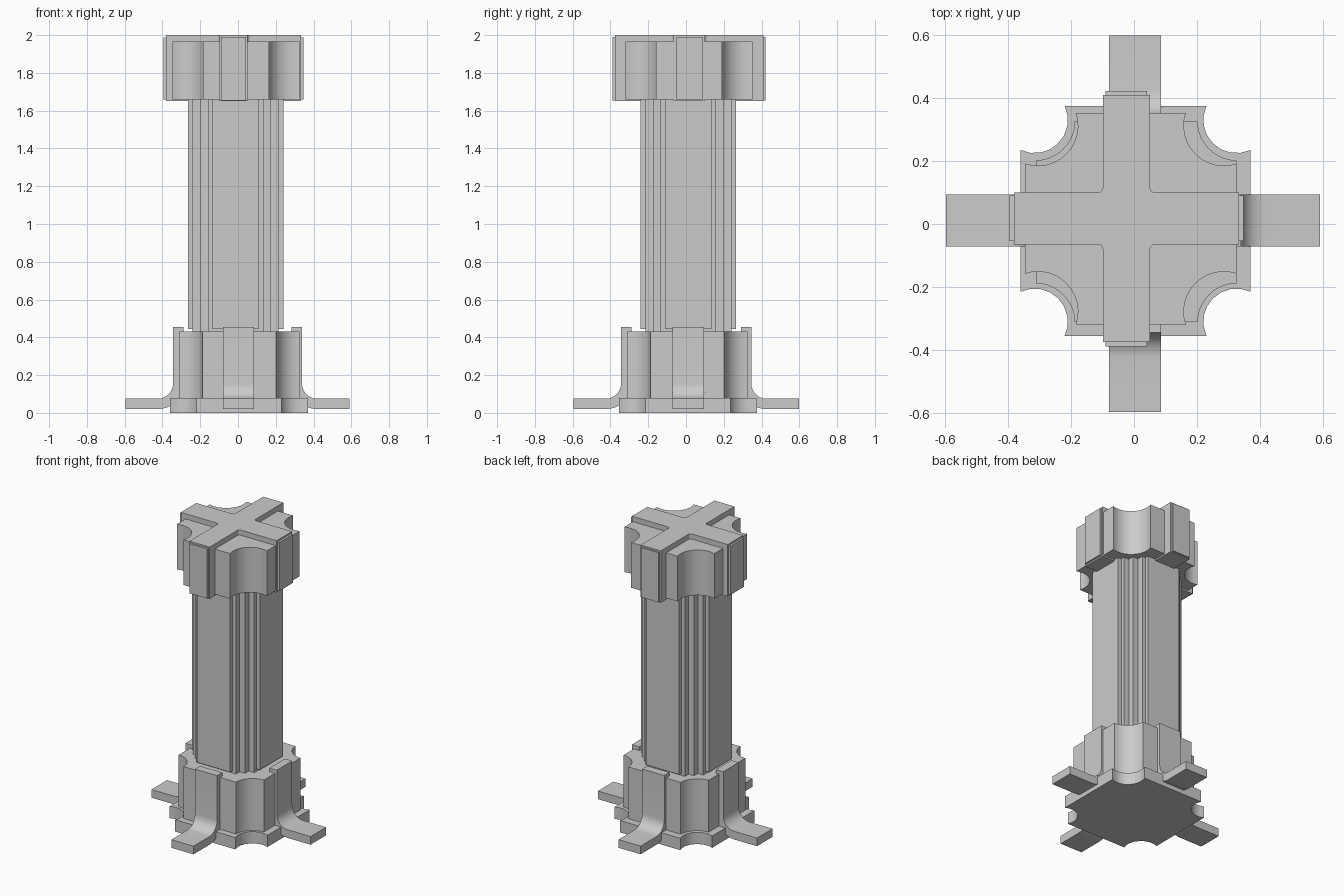
import bpy
import bmesh
from math import atan2, cos, sin, sqrt, pi, radians
from mathutils import Matrix, Vector

if "Cube" in bpy.data.objects:
    bpy.data.objects.remove(bpy.data.objects["Cube"])


def prism(name, outline, z0, z1, centre=(0, 0), matrix=None, smooth=False):
    """Extrude a closed 2D outline from z0 to z1, optionally transformed."""
    bm = bmesh.new()
    face = bm.faces.new([bm.verts.new((x + centre[0], y + centre[1], z0)) for x, y in outline])
    top = bmesh.ops.extrude_face_region(bm, geom=[face])["geom"]
    bmesh.ops.translate(bm, vec=(0, 0, z1 - z0),
                        verts=[v for v in top if isinstance(v, bmesh.types.BMVert)])
    if matrix:
        bm.transform(matrix)
    bmesh.ops.recalc_face_normals(bm, faces=bm.faces)
    mesh = bpy.data.meshes.new(name)
    bm.to_mesh(mesh)
    bm.free()
    obj = bpy.data.objects.new(name, mesh)
    bpy.context.collection.objects.link(obj)
    if smooth:
        bpy.ops.object.select_all(action='DESELECT')
        obj.select_set(True)
        bpy.context.view_layer.objects.active = obj
        bpy.ops.object.shade_smooth_by_angle(angle=radians(32))
    return obj


def box(name, x0, x1, y0, y1, z0, z1):
    return prism(name, [(x0, y0), (x1, y0), (x1, y1), (x0, y1)], z0, z1)


def arc(cx, cy, r, a0, a1, n):
    return [(cx + r * cos(a0 + (a1 - a0) * i / n), cy + r * sin(a0 + (a1 - a0) * i / n))
            for i in range(n + 1)]


def notched_square(half, c, r, n):
    """Square whose four corners are scooped out by circles."""
    e = half - c
    d = sqrt(r * r - e * e)
    quad = arc(c, c, r, -atan2(d, e), -pi - atan2(e, d), n)
    pts = []
    for _ in range(4):
        pts += quad
        quad = [(-y, x) for x, y in quad]
    return pts


def cross(lx, ly, wx, wy, r=0.0):
    """Plus outline: x arm lx by wx, y arm ly by wy (half sizes), filleted inside."""
    inner = arc(wy + r, wx + r, r, -pi / 2, -pi, 4) if r else [(wy, wx)]
    quad = [(lx, wx)] + inner + [(wy, ly)]
    pts = []
    for sx, sy in ((1, 1), (-1, 1), (-1, -1), (1, -1)):
        part = [(sx * x, sy * y) for x, y in quad]
        pts += part if sx * sy > 0 else part[::-1]
    return pts


# Base plate and pedestal block with scooped corners
prism("base_plate", notched_square(0.365, 0.32, 0.105, 8), 0, 0.08, (0.005, 0.01), smooth=True)
prism("pedestal", notched_square(0.318, 0.32, 0.125, 12), 0.08, 0.43, (0.007, 0.007), smooth=True)

# Shaft: core, stepped arms and outer panels
mid = (-0.0125, 0.0125)
prism("shaft_core", [(-.1875, -.1875), (.1875, -.1875), (.1875, .1875), (-.1875, .1875)],
      0.43, 1.66, mid)
prism("shaft_arms", cross(0.2275, 0.2275, 0.1475, 0.1475), 0.43, 1.66, mid)
prism("shaft_panels", cross(0.2525, 0.2525, 0.1225, 0.1225), 0.445, 1.66, mid)

# Capital with scooped corners, strap cross over it, thin end plates
prism("capital", notched_square(0.336, 0.295, 0.127, 12), 1.66, 1.965, (-0.01, 0.017), smooth=True)
prism("capital_cross", cross(0.3575, 0.3925, 0.0825, 0.075, 0.015), 1.65, 2.0, (-0.024, 0.0175))
box("end_plates_x", -0.395, 0.347, -0.054, 0.09, 1.66, 1.988)
box("end_plates_y", -0.09, 0.042, -0.388, 0.422, 1.655, 1.99)

# Four bent foot straps: side profile (distance outward, height) extruded by the strap width
profile = ([(0.288, 0.455)] + arc(0.423, 0.155, 0.135, pi, 1.5 * pi, 8) + [(0.595, 0.02), (0.595, 0.075)]
           + arc(0.423, 0.155, 0.08, 1.5 * pi, pi, 8) + [(0.343, 0.455)])
upright = Matrix.Rotation(pi / 2, 4, 'X')
for i, (name, off) in enumerate((("right", (-0.004, 0.0115)), ("back", (0.0025, 0.003)),
                                 ("left", (-0.001, 0.0115)), ("front", (0.0025, -0.001)))):
    m = Matrix.Translation(Vector((*off, 0))) @ Matrix.Rotation(i * pi / 2, 4, 'Z') @ upright
    prism("foot_strap_" + name, profile, -0.0825, 0.0825, matrix=m, smooth=True)
